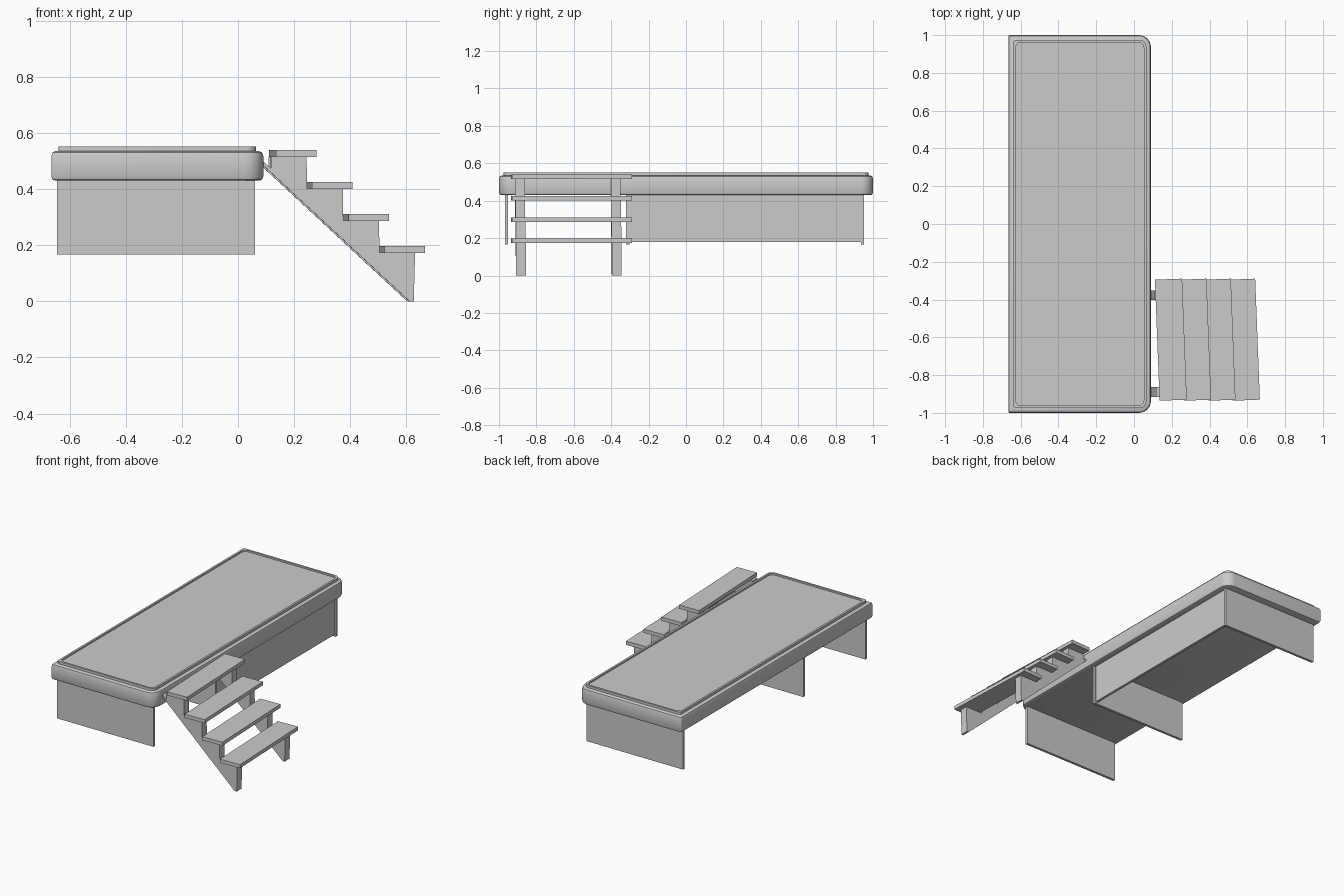
import bpy, bmesh, math
from mathutils import Vector

if "Cube" in bpy.data.objects:
    bpy.data.objects.remove(bpy.data.objects["Cube"])


def finish(name, bm, smooth=None):
    bmesh.ops.recalc_face_normals(bm, faces=bm.faces)
    me = bpy.data.meshes.new(name)
    bm.to_mesh(me)
    bm.free()
    ob = bpy.data.objects.new(name, me)
    bpy.context.collection.objects.link(ob)
    if smooth:
        bpy.ops.object.select_all(action='DESELECT')
        ob.select_set(True)
        bpy.context.view_layer.objects.active = ob
        bpy.ops.object.shade_smooth_by_angle(angle=math.radians(smooth))
    return ob


def box(name, x0, x1, y0, y1, z0, z1, rot=0):
    bm = bmesh.new()
    bmesh.ops.create_cube(bm, size=1)
    bmesh.ops.scale(bm, vec=(x1 - x0, y1 - y0, z1 - z0), verts=bm.verts)
    ob = finish(name, bm)
    ob.location = ((x0 + x1) / 2, (y0 + y1) / 2, (z0 + z1) / 2)
    ob.rotation_euler.z = rot
    return ob


def outline(inset, r_left, r_right, seg=6):
    """Rounded rectangle of the platform, with separate corner radii left and right."""
    x0, x1, y1 = -0.665 + inset, 0.09 - inset, 1 - inset
    pts = []
    for cx, sx, sy, a0, r in ((x1, 1, 1, 0, r_right), (x0, -1, 1, 90, r_left),
                              (x0, -1, -1, 180, r_left), (x1, 1, -1, 270, r_right)):
        for i in range(seg + 1):
            a = math.radians(a0 + 90 * i / seg)
            pts.append((cx - sx * r + r * math.cos(a), sy * (y1 - r) + r * math.sin(a)))
    return pts


def loft(name, rings):
    bm = bmesh.new()
    loops = [[bm.verts.new((x, y, z)) for x, y in outline(i, rl, rr)] for i, z, rl, rr in rings]
    n = len(loops[0])
    for a, b in zip(loops, loops[1:]):
        for k in range(n):
            bm.faces.new((a[k], a[(k + 1) % n], b[(k + 1) % n], b[k]))
    bm.faces.new(loops[0])
    bm.faces.new(loops[-1])
    return finish(name, bm, 35)


# Platform slab with softened edges
loft("platform", [(i, z, 0.006, 0.065 - i) for i, z in
                  ((0.014, 0.43), (0.004, 0.434), (0, 0.445), (0, 0.517),
                   (0.004, 0.53), (0.014, 0.535))])

# Raised rim around the recessed deck
loft("deck_rim", [(0.025, 0.53, 0.015, 0.035), (0.025, 0.551, 0.015, 0.035),
                  (0.038, 0.551, 0.03, 0.03), (0.038, 0.541, 0.03, 0.03)])

# Cross panels holding up the platform
for name, y in (("front", -0.968), ("middle", -0.32), ("back", 0.935)):
    box(name + "_support_panel", -0.645, 0.06, y, y + 0.017, 0.167, 0.435)
# Long panel on the stair side
box("side_support_panel", 0.035, 0.052, -0.31, 0.94, 0.18, 0.435)

# Stair treads, each slightly skewed
RUN, RISE = 0.129, 0.114
for i in range(4):
    cx, top = 0.195 + RUN * i, 0.539 - RISE * i
    box(f"stair_tread_{i + 1}", cx - 0.072, cx + 0.072, -0.933, -0.292,
        top - 0.024, top, math.radians(2.2))

# Sawtooth stringers
profile = [(0.085, 0.485), (0.085, 0.5), (0.113, 0.474)]
for i in range(4):
    z = 0.516 - RISE * i
    profile += [(0.113 + RUN * i, z), (0.113 + RUN * (i + 1) - 0.002, z)]
profile += [(0.622, 0.0), (0.607, 0.0)]
for name, y, dx in (("front", -0.886, 0.004), ("back", -0.374, -0.004)):
    bm = bmesh.new()
    face = bm.faces.new([bm.verts.new((x - 0.35, -0.026, z)) for x, z in profile])
    ext = bmesh.ops.extrude_face_region(bm, geom=[face])
    bmesh.ops.translate(bm, vec=Vector((0, 0.052, 0)),
                        verts=[v for v in ext["geom"] if isinstance(v, bmesh.types.BMVert)])
    ob = finish(name + "_stair_stringer", bm)
    ob.location = (0.35 + dx, y, 0)
    ob.rotation_euler.z = math.radians(0.7)
